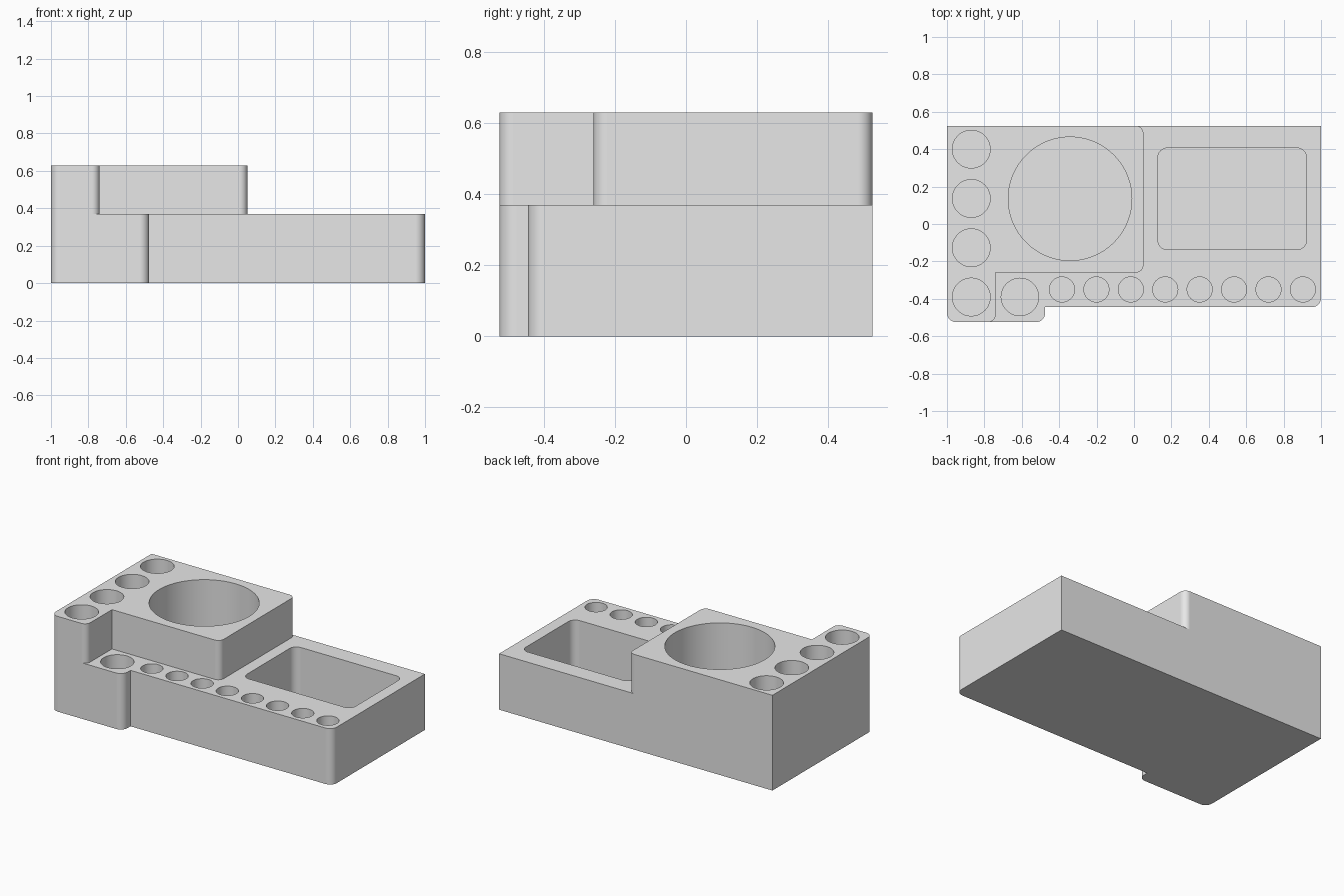
import bpy, bmesh, math
from mathutils import Vector

cube = bpy.data.objects.get("Cube")
if cube:
    bpy.data.objects.remove(cube, do_unlink=True)

LOW, HIGH, FLOOR = 0.37, 0.63, 0.04   # lower deck, upper deck, pocket floor

grey = bpy.data.materials.new("plain grey")
grey.use_nodes = True
grey.diffuse_color = (0.8, 0.8, 0.8, 1)
grey.node_tree.nodes["Principled BSDF"].inputs["Base Color"].default_value = (0.8, 0.8, 0.8, 1)


def rounded(corners, steps=12):
    """Outline from (x, y, radius) right-angle corners, counter-clockwise."""
    points = []
    for i, (x, y, r) in enumerate(corners):
        p = Vector((x, y))
        if r == 0:
            points.append(p)
            continue
        a = (Vector(corners[i - 1][:2]) - p).normalized() * r
        b = (Vector(corners[(i + 1) % len(corners)][:2]) - p).normalized() * r
        for k in range(steps + 1):
            t = k / steps * math.pi / 2
            points.append(p + a * (1 - math.sin(t)) + b * (1 - math.cos(t)))
    return points


def circle(x, y, r, steps=72):
    return [Vector((x + r * math.cos(k * math.tau / steps),
                    y + r * math.sin(k * math.tau / steps))) for k in range(steps)]


def add_prism(bm, outline, z0, z1):
    bottom = [bm.verts.new((p.x, p.y, z0)) for p in outline]
    top = [bm.verts.new((p.x, p.y, z1)) for p in outline]
    bm.faces.new(bottom[::-1])
    bm.faces.new(top)
    for i in range(len(outline)):
        j = (i + 1) % len(outline)
        bm.faces.new((bottom[i], bottom[j], top[j], top[i]))


def make(name, prisms):
    bm = bmesh.new()
    for prism in prisms:
        add_prism(bm, *prism)
    mesh = bpy.data.meshes.new(name)
    bm.to_mesh(mesh)
    bm.free()
    mesh.materials.append(grey)
    obj = bpy.data.objects.new(name, mesh)
    bpy.context.collection.objects.link(obj)
    return obj


def combine(target, other, operation):
    bpy.context.view_layer.objects.active = target
    mod = target.modifiers.new("combine", 'BOOLEAN')
    mod.operation, mod.solver, mod.object = operation, 'EXACT', other
    bpy.ops.object.modifier_apply(modifier=mod.name)
    bpy.data.objects.remove(other, do_unlink=True)


# Stepped block: wide lower deck with a front foot, L-shaped upper deck
body = make("organizer_body", [(rounded([
    (-1, -0.525, 0.05), (-0.475, -0.525, 0.05), (-0.475, -0.445, 0),
    (1, -0.445, 0.05), (1, 0.525, 0), (-1, 0.525, 0)]), 0, LOW)])
upper = make("upper_deck", [(rounded([
    (-1, -0.525, 0.05), (-0.74, -0.525, 0.04), (-0.74, -0.26, 0),
    (0.05, -0.26, 0.04), (0.05, 0.525, 0.04), (-1, 0.525, 0)]), LOW / 2, HIGH)])
combine(body, upper, 'UNION')

# Merge flat seams left where the two decks share walls
bm = bmesh.new()
bm.from_mesh(body.data)
bmesh.ops.remove_doubles(bm, verts=bm.verts, dist=1e-5)
bmesh.ops.dissolve_limit(bm, angle_limit=math.radians(0.5), verts=bm.verts, edges=bm.edges)
bm.to_mesh(body.data)
bm.free()

# Pockets: large cup, column of four, foot hole, row of eight, tray
pockets = [circle(-0.342, 0.135, 0.33, 128), circle(-0.61, -0.39, 0.1)]
pockets += [circle(-0.87, 0.4 - 0.2635 * i, 0.101) for i in range(4)]
pockets += [circle(-0.385 + 0.184 * i, -0.35, 0.067) for i in range(8)]
pockets.append(rounded([(0.128, -0.137, 0.05), (0.922, -0.137, 0.05),
                        (0.922, 0.406, 0.05), (0.128, 0.406, 0.05)]))
cutter = make("pocket_cutter", [(p, FLOOR, HIGH + 0.1) for p in pockets])
cutter.hide_render = True
combine(body, cutter, 'DIFFERENCE')

# Smooth round walls, flat decks
bpy.ops.object.select_all(action='DESELECT')
body.select_set(True)
bpy.context.view_layer.objects.active = body
bpy.ops.object.shade_smooth_by_angle(angle=math.radians(30))
weighted = body.modifiers.new("weighted normals", 'WEIGHTED_NORMAL')
weighted.keep_sharp = True
